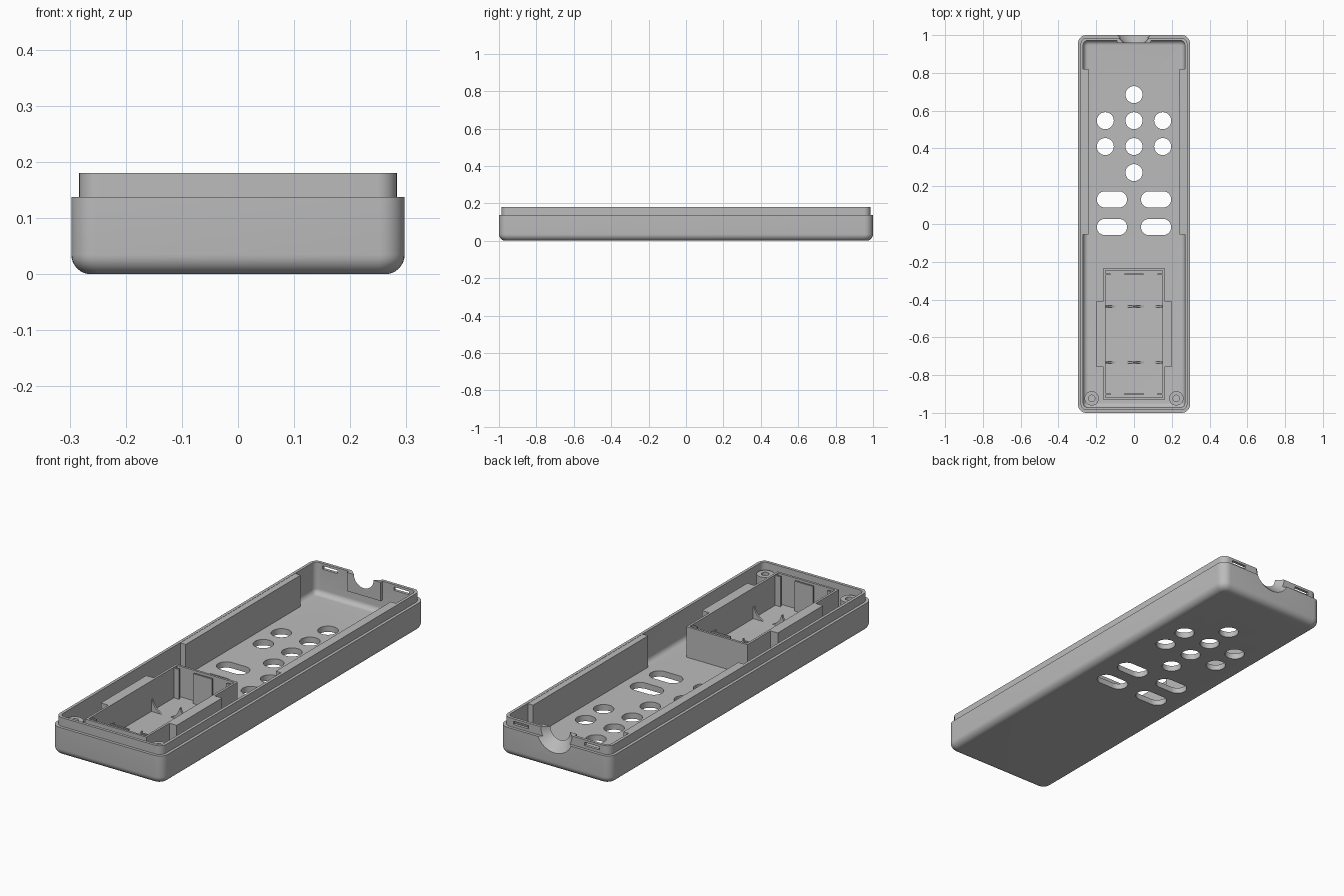
import bpy, bmesh, math
from mathutils import Matrix

if "Cube" in bpy.data.objects:
    bpy.data.objects.remove(bpy.data.objects["Cube"])

grey = bpy.data.materials.new("plain grey")
grey.use_nodes = True
colour = (0.5, 0.5, 0.5, 1)
grey.diffuse_color = colour
grey.node_tree.nodes["Principled BSDF"].inputs["Base Color"].default_value = colour

W, L, LEDGE, TOP, FLOOR = 0.297, 1.0, 0.138, 0.18, 0.028
LIP_IN, WALL_IN, FILLET = 0.014, 0.028, 0.035


def make(name, bm):
    bmesh.ops.recalc_face_normals(bm, faces=bm.faces)
    mesh = bpy.data.meshes.new(name)
    bm.to_mesh(mesh)
    bm.free()
    mesh.materials.append(grey)
    ob = bpy.data.objects.new(name, mesh)
    bpy.context.collection.objects.link(ob)
    return ob


def activate(ob):
    bpy.ops.object.select_all(action='DESELECT')
    ob.select_set(True)
    bpy.context.view_layer.objects.active = ob


def cut(ob, cutter):
    activate(ob)
    mod = ob.modifiers.new("cut", 'BOOLEAN')
    mod.operation, mod.solver, mod.object = 'DIFFERENCE', 'EXACT', cutter
    bpy.ops.object.modifier_apply(modifier=mod.name)


def add_box(bm, x0, x1, y0, y1, z0, z1):
    m = Matrix.Translation(((x0 + x1) / 2, (y0 + y1) / 2, (z0 + z1) / 2))
    bmesh.ops.create_cube(bm, size=1, matrix=m @ Matrix.Diagonal((x1 - x0, y1 - y0, z1 - z0, 1)))


def box(name, *size):
    bm = bmesh.new()
    add_box(bm, *size)
    return make(name, bm)


def rounded_loop(w, l, r, z, steps=8):
    pts = []
    for k, (sx, sy) in enumerate(((1, 1), (-1, 1), (-1, -1), (1, -1))):
        for i in range(steps + 1):
            a = math.pi / 2 * (k + i / steps)
            pts.append((sx * (w - r) + r * math.cos(a), sy * (l - r) + r * math.sin(a), z))
    return pts


def bridge(bm, loops, closed=False):
    rings = [[bm.verts.new(p) for p in loop] for loop in loops]
    n = len(rings[0])
    pairs = list(zip(rings, rings[1:])) + ([(rings[-1], rings[0])] if closed else [])
    for a, b in pairs:
        for i in range(n):
            j = (i + 1) % n
            bm.faces.new((a[i], a[j], b[j], b[i]))
    if not closed:
        bm.faces.new(rings[0])
        bm.faces.new(rings[-1])


# Tray shell: outer fillet, ledge, raised lip and rounded cavity
section = []
for i in range(9):
    a = math.pi / 2 * i / 8
    section.append((FILLET * (1 - math.sin(a)), FILLET * (1 - math.cos(a))))
section += [(0, LEDGE), (LIP_IN, LEDGE), (LIP_IN, TOP), (WALL_IN, TOP)]
r_in = 0.025
for i in range(9):
    a = math.pi / 2 * i / 8
    section.append((WALL_IN + r_in * (1 - math.cos(a)), FLOOR + r_in * (1 - math.sin(a))))
bm = bmesh.new()
bridge(bm, [rounded_loop(W - d, L - d, max(0.045 - d * 0.7, 0.008), z) for d, z in section])
shell = make("tray_shell", bm)

# Button openings and latch slots
bm = bmesh.new()
rows = ((0.685, (0,)), (0.547, (-0.152, 0, 0.152)), (0.41, (-0.152, 0, 0.152)), (0.272, (0,)))
for y, xs in rows:
    for x in xs:
        bmesh.ops.create_cone(bm, cap_ends=True, segments=40, radius1=0.045, radius2=0.045,
                              depth=0.2, matrix=Matrix.Translation((x, y, 0)))
for y in (0.13, -0.016):
    for x in (-0.117, 0.117):
        bridge(bm, [[(px + x, py + y, z) for px, py, z in rounded_loop(0.08, 0.043, 0.0429, h)]
                    for h in (-0.1, 0.1)])
for s in (-0.19, 0.19):
    add_box(bm, s - 0.04, s + 0.04, 0.95, 1.05, 0.152, 0.168)
openings = make("openings_cutter", bm)
cut(shell, openings)

# Flared cable exit through the back wall and its inner collar
collar = box("cable_collar", -0.09, 0.09, 0.957, 0.98, 0.09, TOP)
bm = bmesh.new()
turn = Matrix.Translation((0, 0.98, TOP)) @ Matrix.Rotation(-math.pi / 2, 4, 'X')
bmesh.ops.create_cone(bm, cap_ends=True, segments=64, radius1=0.045, radius2=0.109,
                      depth=0.06, matrix=turn)
flare = make("cable_cutter", bm)
cut(shell, flare)
cut(collar, flare)

# Side rails and screw bosses
for side, s in (("right", -1), ("left", 1)):
    x0, x1 = sorted((s * 0.24, s * 0.272))
    box(side + "_rail", x0, x1, -0.055, 0.82, 0.02, TOP - 0.001)
    bm = bmesh.new()
    ring = []
    for r, z in ((0.038, 0.02), (0.038, 0.15), (0.017, 0.15), (0.017, 0.025)):
        ring.append([(s * 0.224 + r * math.cos(math.tau * i / 32),
                      -0.923 + r * math.sin(math.tau * i / 32), z) for i in range(32)])
    bridge(bm, ring, closed=True)
    make(side + "_screw_boss", bm)

# Battery compartment walls with side blocks
BX, BI, Y0, Y1, BZ = 0.163, 0.152, -0.93, -0.235, 0.175
bm = bmesh.new()
for y in (Y0, Y1 - 0.011):
    add_box(bm, -BX, BX, y, y + 0.011, 0.02, BZ)
for s in (-1, 1):
    add_box(bm, *sorted((s * BI, s * BX)), Y0 + 0.011, Y1 - 0.011, 0.02, BZ)
make("battery_box_walls", bm)
for side, s in (("right", -1), ("left", 1)):
    box(side + "_battery_block", *sorted((s * BX, s * 0.202)), -0.755, -0.41, 0.02, BZ)

# Contact holders at both ends
for place, y in (("back", -0.267), ("front", -0.9)):
    bm = bmesh.new()
    for x0, x1 in ((-BI, -0.125), (-0.05, 0.05), (0.125, BI)):
        add_box(bm, x0, x1, y - 0.004, y + 0.004, 0.02, BZ - 0.003)
    make(place + "_contact_holder", bm)

# Curved battery cradles
bm = bmesh.new()
for x in (-0.075, 0.075):
    m = Matrix.Translation((x, -0.585, 0.099)) @ Matrix.Rotation(math.pi / 2, 4, 'X')
    bmesh.ops.create_cone(bm, cap_ends=True, segments=48, radius1=0.0745, radius2=0.0745,
                          depth=0.5, matrix=m)
cells = make("cells_cutter", bm)
for place, y in (("back", -0.437), ("front", -0.733)):
    cradle = box(place + "_cradle", -BI, BI, y - 0.005, y + 0.005, 0.02, 0.085)
    cut(cradle, cells)

for helper in (openings, flare, cells):
    bpy.data.objects.remove(helper)

# Smooth rounded surfaces, keep hard edges
for ob in list(bpy.context.collection.objects):
    if ob.type == 'MESH':
        activate(ob)
        bpy.ops.object.shade_smooth_by_angle(angle=math.radians(30))
